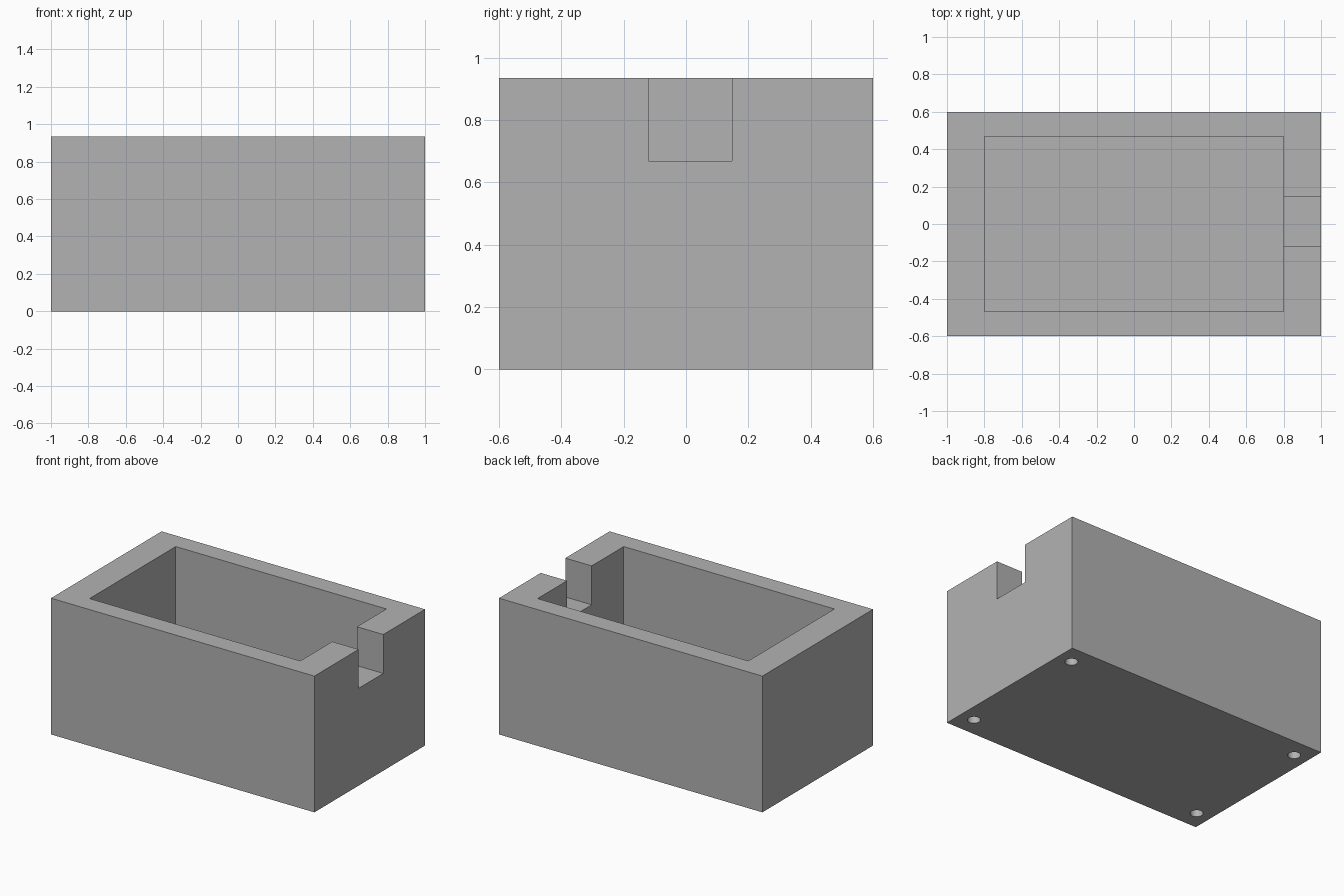
import bpy
import math

cube = bpy.data.objects.get("Cube")
if cube:
    bpy.data.objects.remove(cube, do_unlink=True)

LENGTH, WIDTH, HEIGHT = 2.0, 1.2, 0.935
FLOOR = 0.133

grey = bpy.data.materials.new("plain grey")
grey.use_nodes = True
colour = (0.448, 0.448, 0.448, 1)
grey.diffuse_color = colour
grey.node_tree.nodes["Principled BSDF"].inputs["Base Color"].default_value = colour


def box(name, low, high):
    """Box spanning two opposite corners."""
    centre = [(a + b) / 2 for a, b in zip(low, high)]
    bpy.ops.mesh.primitive_cube_add(size=1, location=centre)
    ob = bpy.context.object
    ob.name = name
    ob.scale = [b - a for a, b in zip(low, high)]
    bpy.ops.object.transform_apply(location=True, rotation=False, scale=True)
    ob.data.materials.append(grey)
    return ob


def cut(target, cutter):
    """Subtract the cutter, then remove it."""
    cutter.hide_render = True
    mod = target.modifiers.new("cut", "BOOLEAN")
    mod.operation = "DIFFERENCE"
    mod.solver = "EXACT"
    mod.object = cutter
    bpy.context.view_layer.objects.active = target
    bpy.ops.object.modifier_apply(modifier=mod.name)
    bpy.data.objects.remove(cutter, do_unlink=True)


# Solid body
body = box("enclosure_body", (-LENGTH / 2, -WIDTH / 2, 0), (LENGTH / 2, WIDTH / 2, HEIGHT))

# Open cavity with thick end walls
cut(body, box("cavity_cutter", (-0.8, -0.467, FLOOR), (0.8, 0.467, HEIGHT + 0.2)))

# Square notch through the left end wall
cut(body, box("notch_cutter", (0.7, -0.12, 0.668), (1.1, 0.147, HEIGHT + 0.2)))

# Blind screw holes in the underside corners
for sx in (-1, 1):
    for sy in (-1, 1):
        bpy.ops.mesh.primitive_cylinder_add(
            vertices=32, radius=0.04, depth=0.4, location=(sx * 0.895, sy * 0.467, 0))
        hole = bpy.context.object
        hole.name = "screw_hole_cutter"
        hole.data.materials.append(grey)
        cut(body, hole)

# Smooth hole walls, sharp edges elsewhere
bpy.ops.object.select_all(action="DESELECT")
body.select_set(True)
bpy.context.view_layer.objects.active = body
bpy.ops.object.shade_smooth_by_angle(angle=math.radians(30))
